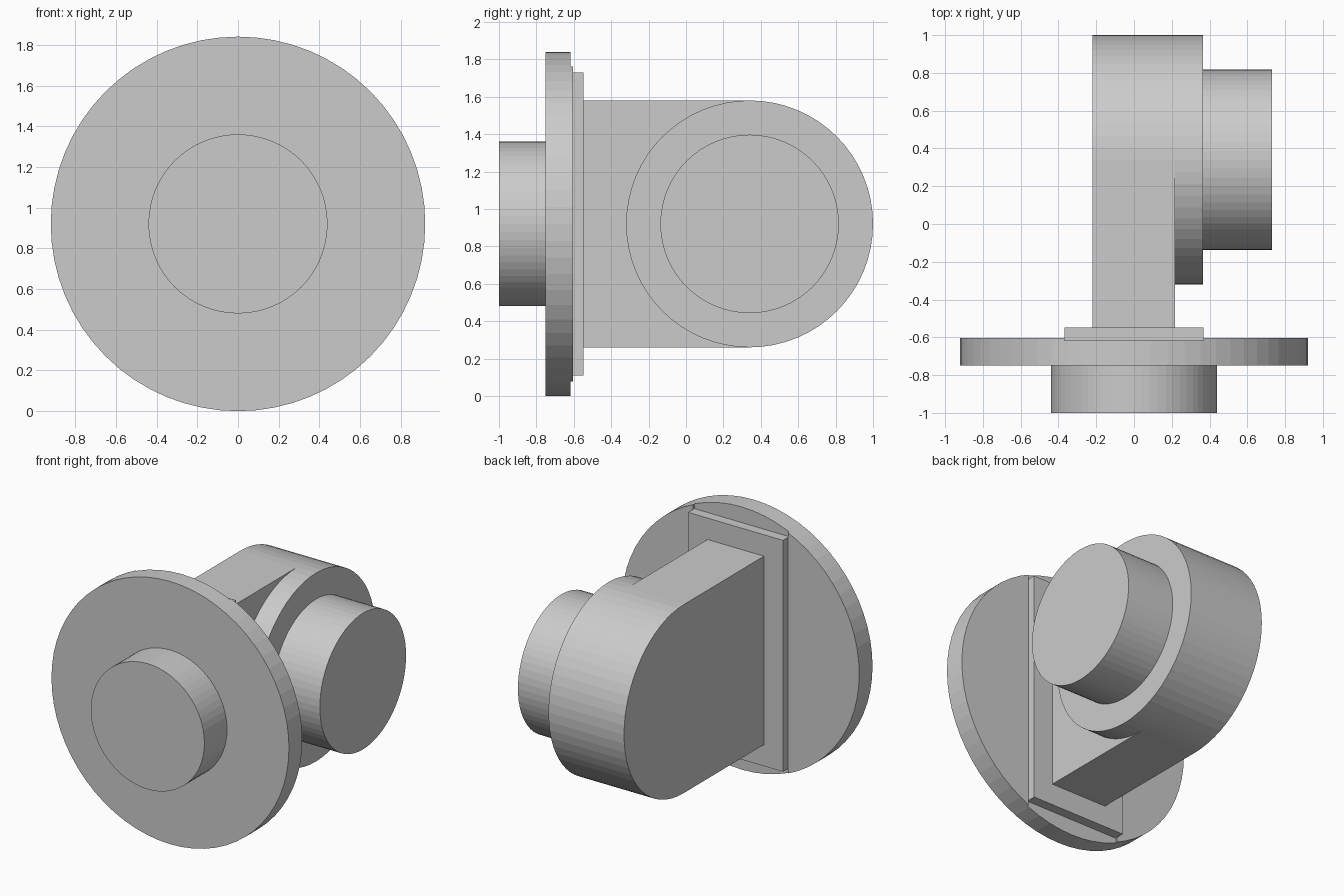
import bpy, bmesh
from math import sin, cos, pi
from mathutils import Vector

if "Cube" in bpy.data.objects:
    bpy.data.objects.remove(bpy.data.objects["Cube"])

SEG = 64      # sides of every round part
ZC = 0.92     # height of the common axis
HINGE_Y = 0.34


def extrude(name, profile, axis, a, b):
    """Extrude a closed (u, z) outline along axis 'x' or 'y' from a to b."""
    def place(u, z):
        return (a, u, z) if axis == 'x' else (u, a, z)
    bm = bmesh.new()
    face = bm.faces.new([bm.verts.new(place(u, z)) for u, z in profile])
    new = bmesh.ops.extrude_face_region(bm, geom=[face])
    shift = Vector((b - a, 0, 0)) if axis == 'x' else Vector((0, b - a, 0))
    bmesh.ops.translate(bm, vec=shift,
                        verts=[g for g in new['geom'] if isinstance(g, bmesh.types.BMVert)])
    bmesh.ops.recalc_face_normals(bm, faces=bm.faces[:])
    mesh = bpy.data.meshes.new(name)
    bm.to_mesh(mesh)
    bm.free()
    obj = bpy.data.objects.new(name, mesh)
    bpy.context.collection.objects.link(obj)
    return obj


def arc(u, r, start=0.0, steps=SEG):
    return [(u + r * cos(start + 2 * pi * i / SEG), ZC + r * sin(start + 2 * pi * i / SEG))
            for i in range(steps)]


def rect(u0, u1, z0, z1):
    return [(u0, z0), (u1, z0), (u1, z1), (u0, z1)]


# Front disc with a shallow vertical slot across its back
disc = extrude("front_disc", arc(0, 0.92), 'y', -0.75, -0.603)
cutter = extrude("slot_cutter", rect(-0.367, 0.367, -0.2, 2.1), 'y', -0.617, -0.5)
cutter.hide_render = True
cut = disc.modifiers.new("slot", 'BOOLEAN')
cut.operation = 'DIFFERENCE'
cut.solver = 'EXACT'
cut.object = cutter
bpy.context.view_layer.objects.active = disc
bpy.ops.object.modifier_apply(modifier=cut.name)
bpy.data.objects.remove(cutter)

# Round boss on the front of the disc
extrude("front_boss", arc(0, 0.44), 'y', -1.0, -0.75)

# Rectangular plate seated in the slot
extrude("mount_plate", rect(-0.367, 0.367, 0.11, 1.73), 'y', -0.617, -0.548)

# Arm with a rounded rear end
arm = [(-0.548, ZC - 0.66)] + arc(HINGE_Y, 0.66, -pi / 2, SEG // 2 + 1) + [(-0.548, ZC + 0.66)]
extrude("arm", arm, 'x', -0.22, 0.217)

# Hinge collar and side boss
extrude("hinge_collar", arc(HINGE_Y, 0.66), 'x', 0.217, 0.365)
extrude("side_boss", arc(HINGE_Y, 0.477), 'x', 0.365, 0.73)
